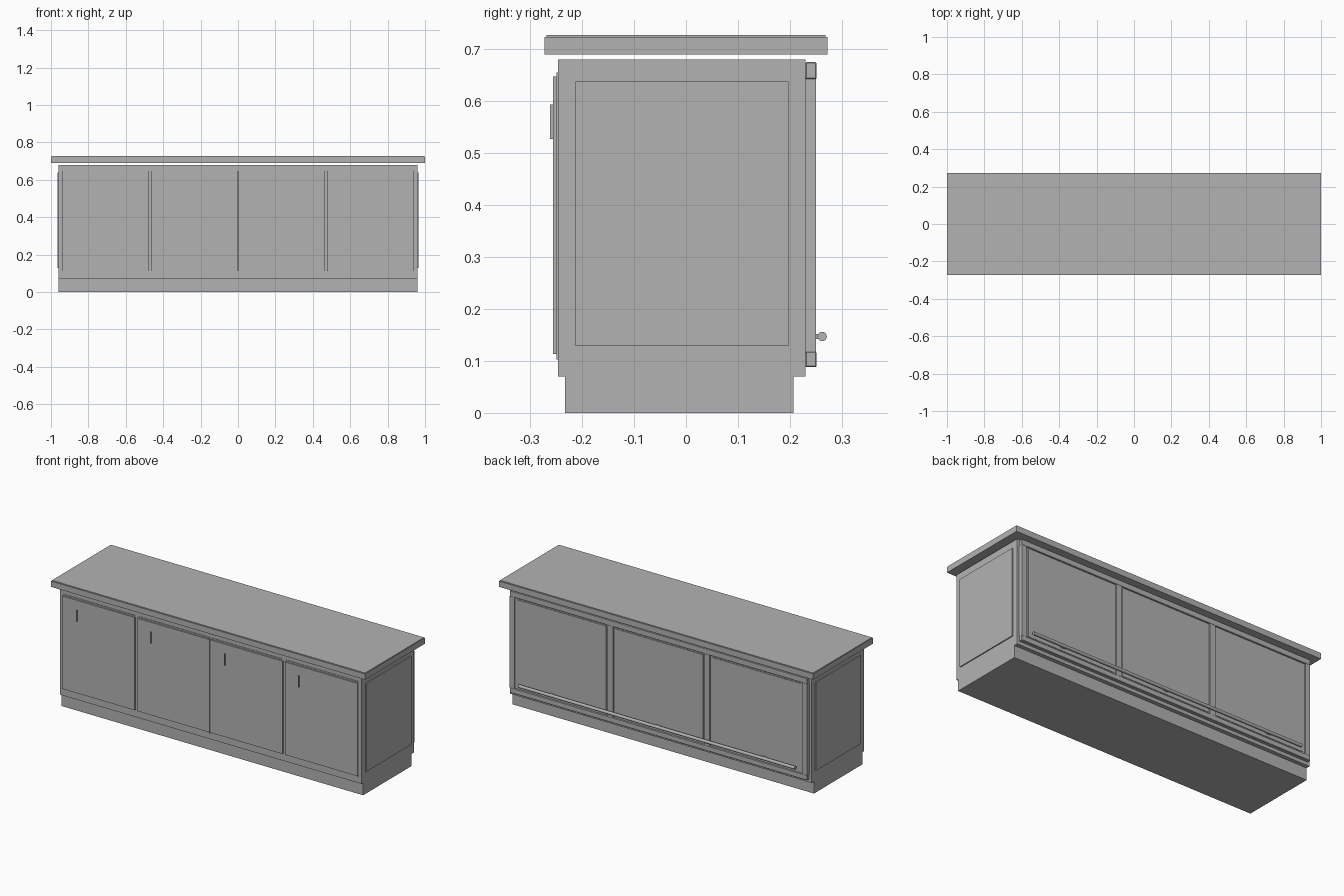
import bpy, math
from mathutils import Matrix

if "Cube" in bpy.data.objects:
    bpy.data.objects.remove(bpy.data.objects["Cube"])

mat = bpy.data.materials.new("plain grey")
mat.diffuse_color = (0.45, 0.45, 0.45, 1)
mat.use_nodes = True
mat.node_tree.nodes["Principled BSDF"].inputs["Base Color"].default_value = mat.diffuse_color


def box(name, x, y, z, bevel=0.0):
    """Box given by (min, max) along each axis."""
    bpy.ops.mesh.primitive_cube_add(size=1)
    ob = bpy.context.object
    ob.name = name
    size = [b - a for a, b in (x, y, z)]
    mid = [(a + b) / 2 for a, b in (x, y, z)]
    ob.data.transform(Matrix.Translation(mid) @ Matrix.Diagonal((*size, 1)))
    ob.data.materials.append(mat)
    if bevel:
        m = ob.modifiers.new("edge", 'BEVEL')
        m.width = bevel
        m.segments = 1
    return ob


# Carcass, plinth and worktop (the worktop floats over a shadow gap)
box("plinth", (-0.96, 0.96), (-0.233, 0.207), (0, 0.07))
box("carcass", (-0.96, 0.96), (-0.246, 0.23), (0.07, 0.68))
box("worktop", (-1, 1), (-0.272, 0.272), (0.69, 0.723))
box("worktop_surface", (-0.997, 0.997), (-0.268, 0.268), (0.723, 0.727))

# Thin side panels
for side, s in (("left", -1), ("right", 1)):
    box(side + "_side_panel", tuple(sorted((s * 0.959, s * 0.966))),
        (-0.213, 0.197), (0.129, 0.638))

# Four front doors, each on a thin seal, with a slim upright handle
for i in range(4):
    x0 = -0.942 + i * 0.471
    left = x0 + (0.006 if i in (1, 3) else 0.002)
    right = x0 + (0.463 if i in (0, 2) else 0.468)
    box(f"door_seal_{i + 1}", (left + 0.003, right - 0.003), (-0.249, -0.245), (0.103, 0.655))
    box(f"door_{i + 1}", (left, right), (-0.256, -0.249), (0.113, 0.647))
    hx = x0 + 0.096
    box(f"door_handle_{i + 1}", (hx - 0.003, hx + 0.003), (-0.262, -0.255), (0.527, 0.593))

# Back frame: rails and posts around three recessed panels
box("back_board", (-0.945, 0.945), (0.229, 0.243), (0.09, 0.673))
box("back_rail_top", (-0.947, 0.947), (0.23, 0.251), (0.642, 0.675), 0.002)
box("back_rail_bottom", (-0.947, 0.947), (0.23, 0.251), (0.088, 0.118), 0.002)
for i, (cx, w) in enumerate(((-0.932, 0.03), (-0.307, 0.036), (0.307, 0.036), (0.932, 0.03))):
    box(f"back_post_{i + 1}", (cx - w / 2, cx + w / 2), (0.23, 0.2505), (0.117, 0.643))
for i in range(3):
    cx = (i - 1) * 0.6185
    box(f"back_panel_{i + 1}", (cx - 0.282, cx + 0.282), (0.24, 0.246), (0.126, 0.632))

# Foot rod with three brackets
bpy.ops.mesh.primitive_cylinder_add(vertices=24, radius=0.009, depth=1.76,
                                    location=(0, 0.262, 0.147),
                                    rotation=(0, math.pi / 2, 0))
rod = bpy.context.object
rod.name = "foot_rod"
rod.data.materials.append(mat)
bpy.ops.object.shade_smooth_by_angle()
for i, cx in enumerate((-0.675, 0, 0.675)):
    box(f"rod_bracket_{i + 1}", (cx - 0.014, cx + 0.014), (0.243, 0.262), (0.142, 0.152))
